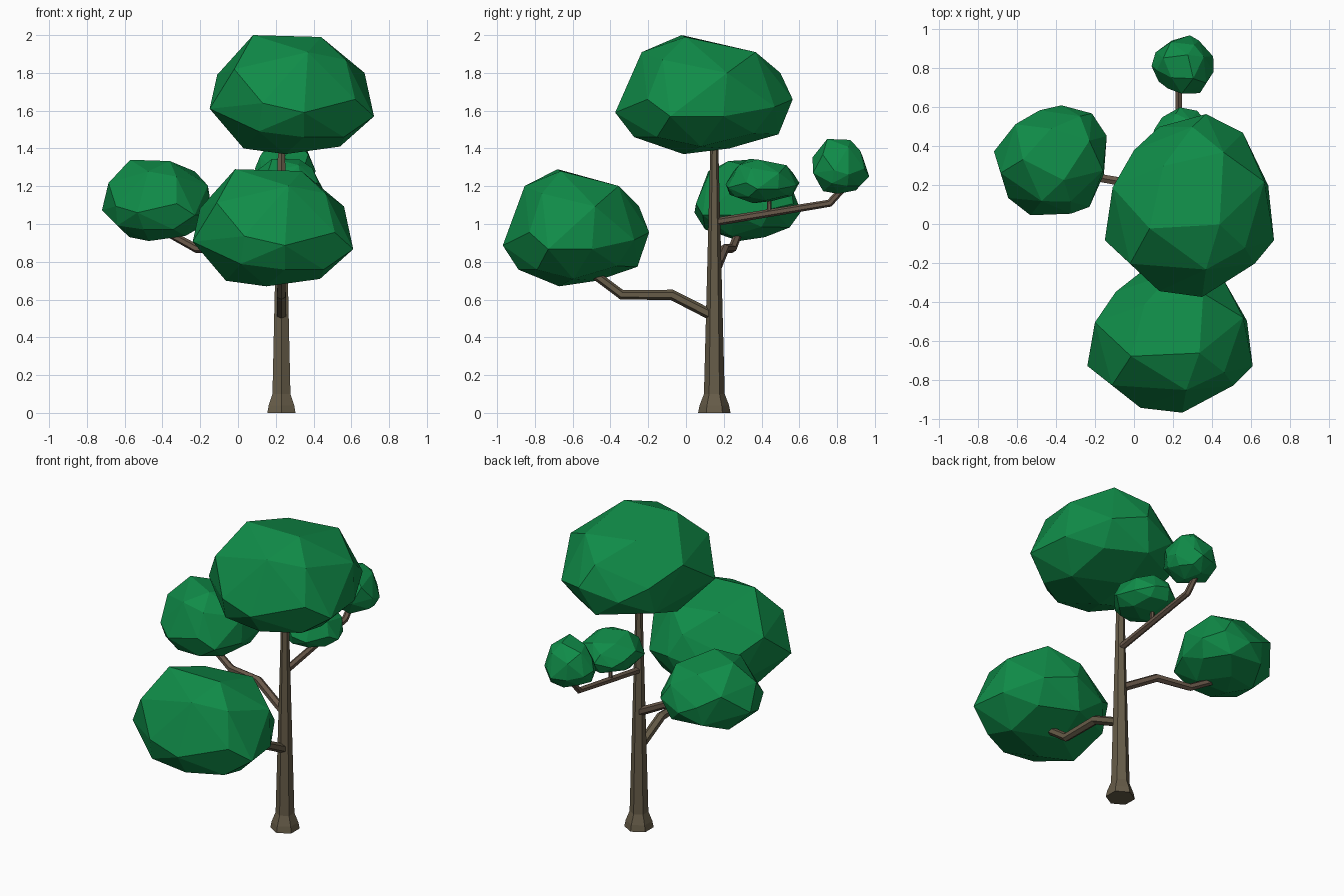
import bpy, bmesh, math
from mathutils import Vector, Matrix

if "Cube" in bpy.data.objects:
    bpy.data.objects.remove(bpy.data.objects["Cube"])


def material(name, rgb):
    m = bpy.data.materials.new(name)
    m.diffuse_color = (*rgb, 1)
    m.use_nodes = True
    m.node_tree.nodes["Principled BSDF"].inputs["Base Color"].default_value = m.diffuse_color
    return m


LEAF = material("leaf green", (0.005, 0.26, 0.065))
BARK = material("bark brown", (0.135, 0.108, 0.066))
TWIG = material("branch brown", (0.14, 0.098, 0.068))


def finish(name, bm, mat):
    bmesh.ops.recalc_face_normals(bm, faces=bm.faces)
    me = bpy.data.meshes.new(name)
    bm.to_mesh(me)
    bm.free()
    me.materials.append(mat)
    ob = bpy.data.objects.new(name, me)
    bpy.context.collection.objects.link(ob)
    return ob


def limb(name, path, mat):
    """Six-sided tapering tube through (x, y, z, radius) points."""
    bm = bmesh.new()
    pts = [Vector(p[:3]) for p in path]
    rings = []
    for i, p in enumerate(pts):
        a = (p - pts[i - 1]).normalized() if i else Vector()
        b = (pts[i + 1] - p).normalized() if i < len(pts) - 1 else Vector()
        t = (a + b).normalized()
        ref = Vector((0, 0, 1)) if abs(t.z) < 0.95 else Vector((0, 1, 0))
        u = (ref - t * ref.dot(t)).normalized()
        v = t.cross(u)
        ring = []
        for k in range(6):
            ang = k * math.pi / 3
            ring.append(bm.verts.new(p + path[i][3] * (u * math.cos(ang) + v * math.sin(ang))))
        rings.append(ring)
    for r, s in zip(rings, rings[1:]):
        for k in range(6):
            j = (k + 1) % 6
            bm.faces.new((r[k], r[j], s[j], s[k]))
    bm.faces.new(rings[0])
    bm.faces.new(rings[-1])
    return finish(name, bm, mat)


# corner points of the faceted leaf clump, in the place of the crown
CLUMP = [
    (.37, .565, 1.66), (.56, .47, 1.62), (.67, .22, 1.80), (.69, .2, 1.57),
    (.72, -.08, 1.57), (.62, -.2, 1.66), (.35, -.37, 1.59), (.13, -.34, 1.64),
    (-.15, -.08, 1.61), (-.11, .19, 1.79), (0, .38, 1.68), (.13, .5, 1.60),
    (.08, -.02, 2.0), (.44, 0, 1.99), (.46, .37, 1.91), (.15, .3, 1.92),
    (.37, -.23, 1.91), (.57, -.12, 1.87), (.3, .5, 1.80), (-.02, -.2, 1.82),
    (.25, -.01, 1.37), (.54, .08, 1.41), (.03, .05, 1.40), (.35, -.27, 1.46),
    (.11, -.28, 1.49), (.25, .23, 1.40), (.3, .49, 1.475), (.53, .36, 1.48),
    (.0, .32, 1.5), (.56, -.15, 1.46)]


def clump(name, lo, hi, turn=0):
    """Hull of the clump points, turned about z and fitted to a box."""
    rot = Matrix.Rotation(math.radians(turn), 3, 'Z')
    pts = [rot @ Vector(p) for p in CLUMP]
    for a in range(3):
        mn, mx = min(p[a] for p in pts), max(p[a] for p in pts)
        for p in pts:
            p[a] = lo[a] + (p[a] - mn) / (mx - mn) * (hi[a] - lo[a])
    bm = bmesh.new()
    for p in pts:
        bm.verts.new(p)
    res = bmesh.ops.convex_hull(bm, input=bm.verts)
    loose = [v for v in bm.verts if not v.link_faces]
    bmesh.ops.delete(bm, geom=loose, context='VERTS')
    bmesh.ops.dissolve_limit(bm, angle_limit=math.radians(6), verts=bm.verts, edges=bm.edges)
    return finish(name, bm, LEAF)


# trunk with flared foot
X, Y = .23, .15
limb("trunk", [(X, Y, 0, .086), (X, Y, .04, .078), (X, Y, .1, .055), (X, Y, 1.45, .02)], BARK)

# branches
limb("front_branch", [(X, .15, .51, .028), (X, -.075, .625, .028),
                      (X, -.34, .625, .026), (X, -.52, .76, .024)], BARK)
limb("left_branch", [(.23, .15, .74, .026), (0, .205, .87, .025),
                     (-.22, .245, .87, .023), (-.42, .29, .98, .02)], TWIG)
limb("back_branch", [(X, .15, 1.01, .022), (X, .76, 1.11, .02),
                     (X, .86, 1.22, .018)], TWIG)
limb("back_twig", [(X, .44, 1.05, .013), (X, .44, 1.17, .011)], TWIG)

# leaf clumps
clump("crown_leaves", (-.15, -.375, 1.37), (.72, .565, 2.0))
clump("front_leaves", (-.24, -.97, .67), (.61, -.195, 1.29))
clump("left_leaves", (-.72, .045, .91), (-.14, .61, 1.34), -30)
clump("middle_leaves", (.08, .21, 1.11), (.45, .6, 1.345), 15)
clump("back_leaves", (.09, .67, 1.16), (.41, .97, 1.45), 100)
